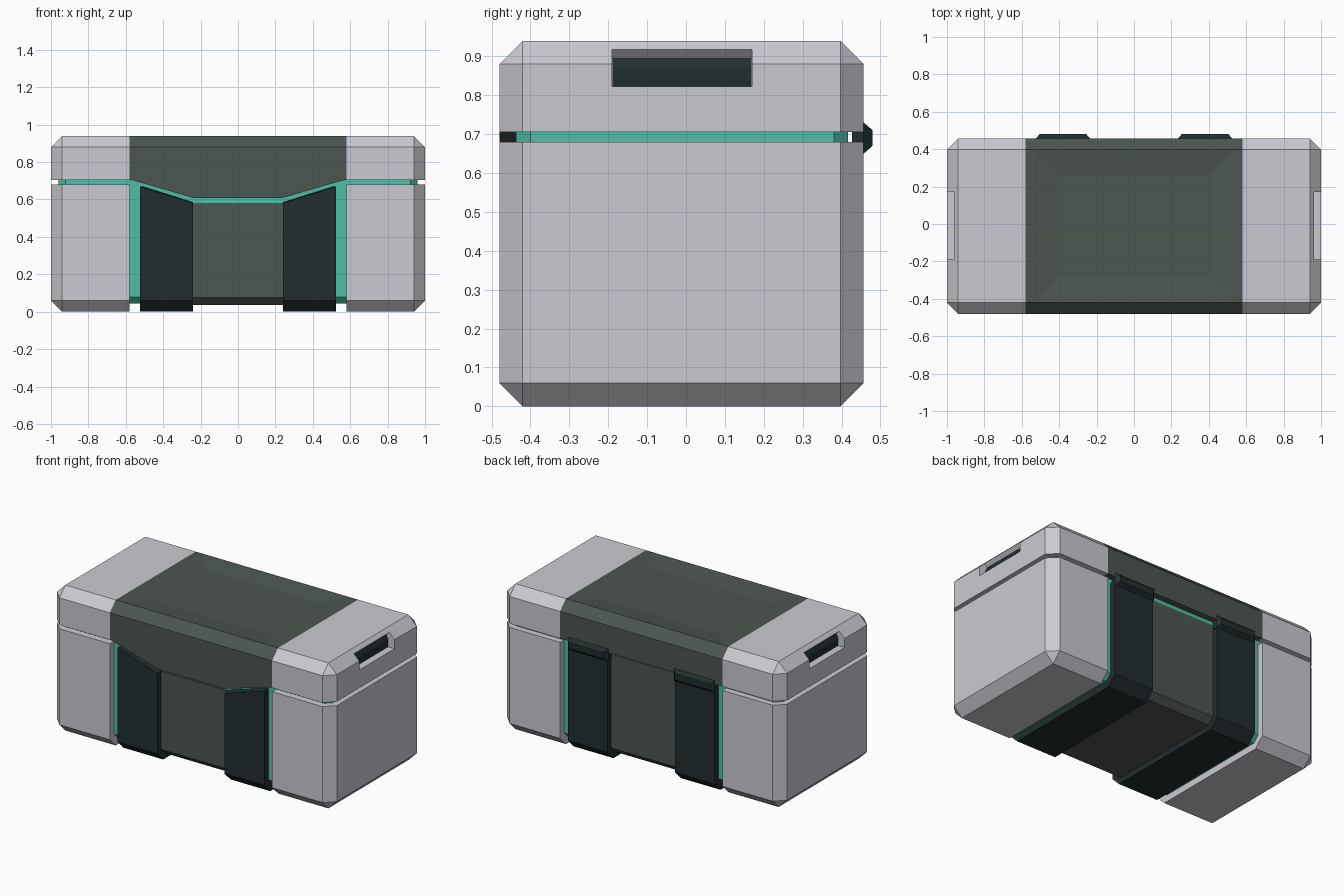
import bpy, bmesh

if "Cube" in bpy.data.objects:
    bpy.data.objects.remove(bpy.data.objects["Cube"])

def mat(name, c):
    m = bpy.data.materials.new(name)
    m.diffuse_color = (*c, 1)
    m.use_nodes = True
    m.node_tree.nodes["Principled BSDF"].inputs["Base Color"].default_value = m.diffuse_color
    return m

GREY = mat("pale_grey", (0.60, 0.59, 0.64))
GREEN = mat("dark_olive_grey", (0.073, 0.092, 0.080))
TEAL = mat("teal", (0.075, 0.52, 0.39))
BLACK = mat("blue_black", (0.016, 0.027, 0.028))

Y0, Y1, H, C = -0.48, 0.457, 0.94, 0.06   # shell depth, height, chamfer
GAP0, GAP1 = 0.68, 0.705                  # seam between base and lid

def finish(name, bm, m):
    bmesh.ops.recalc_face_normals(bm, faces=bm.faces[:])
    me = bpy.data.meshes.new(name)
    bm.to_mesh(me)
    bm.free()
    me.materials.append(m)
    ob = bpy.data.objects.new(name, me)
    bpy.context.collection.objects.link(ob)
    return ob

def loft(name, a, b, m):
    """Solid between two matching polygons."""
    bm = bmesh.new()
    va, vb = [bm.verts.new(p) for p in a], [bm.verts.new(p) for p in b]
    bm.faces.new(va)
    bm.faces.new(vb)
    n = len(a)
    for i in range(n):
        j = (i + 1) % n
        bm.faces.new((va[i], va[j], vb[j], vb[i]))
    return finish(name, bm, m)

def prism_x(name, pts, x0, x1, m):
    return loft(name, [(x0, *p) for p in pts], [(x1, *p) for p in pts], m)

def prism_y(name, pts, y0, y1, m):
    return loft(name, [(x, y0, z) for x, z in pts], [(x, y1, z) for x, z in pts], m)

def bevel_box(name, lo, hi, c, m, flat):
    """Box with chamfered edges, except around the faces listed as (axis, value)."""
    bm = bmesh.new()
    bmesh.ops.create_cube(bm, size=1)
    for v in bm.verts:
        v.co = [hi[i] if v.co[i] > 0 else lo[i] for i in range(3)]
    edges = [e for e in bm.edges
             if not any(all(abs(v.co[a] - t) < 1e-5 for v in e.verts) for a, t in flat)]
    bmesh.ops.bevel(bm, geom=edges, offset=c, segments=1, affect='EDGES')
    return finish(name, bm, m)

def wrap(d, front_top, back_top):
    """Base cross-section in y,z, inset from the shell by d."""
    c = C - 0.586 * d
    a, b = Y0 + d, Y1 - d
    return [(a, front_top), (a, d + c), (a + c, d), (b - c, d), (b, d + c), (b, back_top)]

# teal inner core, seen through every seam
bevel_box("inner_core", (-0.96, Y0 + 0.043, 0.043), (0.96, Y1 - 0.04, 0.75), 0.037, TEAL, [])

# recessed centre panel around the base
prism_x("centre_panel", wrap(0.036, 0.58, GAP0), -0.245, 0.245, GREEN)

# lid centre with shallow sunken top
lid = [(Y0, GAP1), (Y1, GAP1), (Y1, H - C), (Y1 - C, H), (Y0 + C, H), (Y0, H - C)]
top = prism_x("lid_centre", lid, -0.58, 0.58, GREEN)
bm = bmesh.new()
bm.from_mesh(top.data)
f = max(bm.faces, key=lambda f: f.calc_center_median().z)
bmesh.ops.inset_individual(bm, faces=[f], thickness=0.002)
for v in f.verts:
    v.co.x = 0.53 if v.co.x > 0 else -0.53
bmesh.ops.inset_individual(bm, faces=[f], thickness=0.05)
for v in f.verts:
    v.co.x = 0.41 if v.co.x > 0 else -0.41
    v.co.y = 0.26 if v.co.y > 0 else -0.275
    v.co.z = H - 0.016
bm.to_mesh(top.data)
bm.free()

# front flap of the lid
prism_y("lid_flap", [(-0.57, GAP1), (-0.235, 0.607), (0.235, 0.607), (0.57, GAP1)],
        Y0, Y0 + 0.06, GREEN)

for s, side in ((-1, "left"), (1, "right")):
    def span(a, b):
        return sorted((s * a, s * b))
    xa, xb = span(0.58, 1.0)

    # end shells of base and lid
    bevel_box(side + "_base_shell", (xa, Y0, 0), (xb, Y1, GAP0), C, GREY,
              [(0, s * 0.58), (2, GAP0)])
    shell = bevel_box(side + "_lid_shell", (xa, Y0, GAP1), (xb, Y1, H), C, GREY,
                      [(0, s * 0.58), (2, GAP1)])

    # hand-hold notch cut in the lid end
    cutter = prism_y("notch_cutter",
                     [(s * 0.94, 0.822), (s * 1.05, 0.822), (s * 1.05, 1.005), (s * 0.94, 0.895)],
                     -0.19, 0.17, GREY)
    cutter.hide_render = True
    mod = shell.modifiers.new("notch", 'BOOLEAN')
    mod.operation = 'DIFFERENCE'
    mod.solver = 'EXACT'
    mod.object = cutter
    bpy.context.view_layer.objects.active = shell
    bpy.ops.object.modifier_apply(modifier=mod.name)
    bpy.data.objects.remove(cutter)

    # dark grip inside the notch
    prism_y(side + "_grip", [(s * 0.93, 0.823), (s * 0.955, 0.823), (s * 0.955, 0.87),
                             (s * 0.942, 0.895), (s * 0.93, 0.895)], -0.189, 0.169, BLACK)

    # strap wrapping front, bottom and back, top edge following the flap
    loft(side + "_strap",
         [(s * 0.24, y, z) for y, z in wrap(0, 0.58, GAP0)],
         [(s * 0.525, y, z) for y, z in wrap(0, 0.67, GAP0)], BLACK)

    # tapered hinge on the back
    def ring(y, d):
        return [(s * (0.235 + d), y, 0.65 + d), (s * (0.525 - d), y, 0.65 + d),
                (s * (0.525 - d), y, 0.73 - d), (s * (0.235 + d), y, 0.73 - d)]
    loft(side + "_hinge", ring(Y1 - 0.03, 0.0), ring(Y1, 0.0), BLACK)
    loft(side + "_hinge_cap", ring(Y1, 0.0), ring(0.48, 0.02), BLACK)
